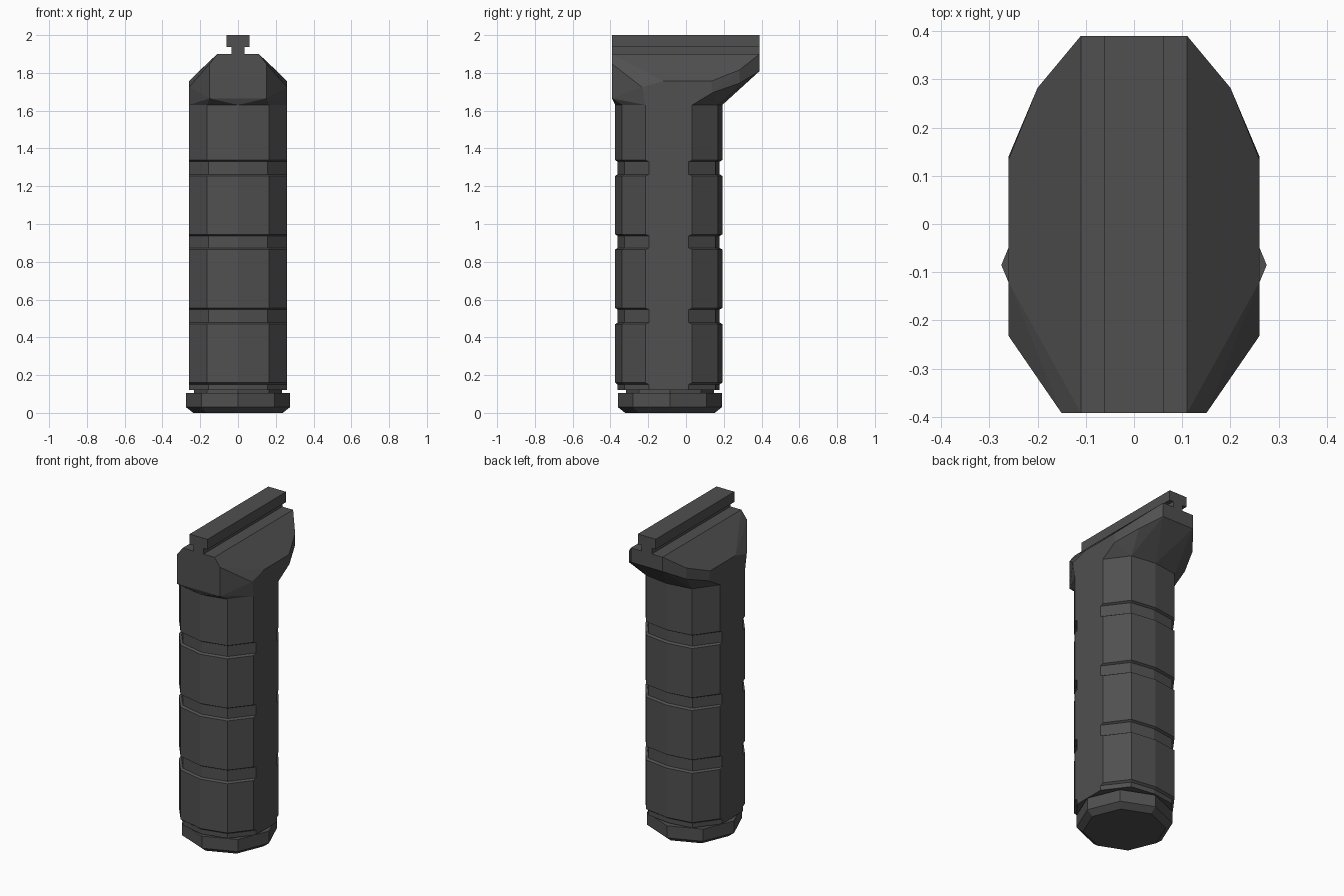
import bpy, bmesh, math

if "Cube" in bpy.data.objects:
    bpy.data.objects.remove(bpy.data.objects["Cube"])

mat = bpy.data.materials.new("dark_polymer")
mat.diffuse_color = (0.08, 0.08, 0.08, 1)
mat.use_nodes = True
mat.node_tree.nodes["Principled BSDF"].inputs["Base Color"].default_value = mat.diffuse_color


def finish(name, bm):
    bmesh.ops.recalc_face_normals(bm, faces=bm.faces)
    mesh = bpy.data.meshes.new(name)
    bm.to_mesh(mesh)
    bm.free()
    mesh.materials.append(mat)
    ob = bpy.data.objects.new(name, mesh)
    bpy.context.collection.objects.link(ob)
    return ob


def loft(name, rings):
    """Skin a list of equal-length point rings and cap both ends."""
    bm = bmesh.new()
    vs = [[bm.verts.new(p) for p in r] for r in rings]
    n = len(vs[0])
    for a, b in zip(vs, vs[1:]):
        for i in range(n):
            j = (i + 1) % n
            bm.faces.new((a[i], a[j], b[j], b[i]))
    bm.faces.new(vs[0][::-1])
    bm.faces.new(vs[-1])
    return finish(name, bm)


def section(half, z):
    """Close a half outline (first and last points on x = 0) by mirroring."""
    return [(x, y, z) for x, y in half] + [(-x, y, z) for x, y in half[-2:0:-1]]


# Grip body: full section, and recessed section used for finger grooves
full = [(0, -0.375), (0.163, -0.338), (0.26, -0.215), (0.26, 0.033), (0.16, 0.169), (0, 0.192)]
cut = [(0, -0.362), (0.156, -0.325), (0.26, -0.195), (0.26, 0.014), (0.153, 0.156), (0, 0.178)]
rings = [section(cut, 0.12), section(cut, 0.15), section(full, 0.16)]
for lo, hi in ((0.47, 0.555), (0.865, 0.945), (1.255, 1.338)):
    rings += [section(full, lo), section(cut, lo + 0.008),
              section(cut, hi - 0.008), section(full, hi)]
rings.append(section(full, 1.63))
loft("grip_body", rings)


# End cap: octagon with chamfered base and a narrow neck
def octagon(r, z):
    return [(r * math.cos(k * math.pi / 4), -0.085 + r * math.sin(k * math.pi / 4), z)
            for k in range(8)]


loft("end_cap", [octagon(0.237, 0), octagon(0.275, 0.03), octagon(0.275, 0.106)])
loft("cap_neck", [octagon(0.232, 0.1), octagon(0.232, 0.125)])

# Head: faceted convex block overhanging the rear of the grip
head = [(0.11, -0.392, 1.9), (0.11, 0.39, 1.9),
        (0.15, -0.392, 1.848), (0.26, -0.232, 1.724), (0.26, -0.12, 1.756),
        (0.26, 0.134, 1.756), (0.2, 0.282, 1.815),
        (0.15, -0.392, 1.665), (0.26, 0.14, 1.695), (0.2, 0.282, 1.745), (0.11, 0.39, 1.81)]
head += [(x, y, 1.63) for x, y in full]
bm = bmesh.new()
for x, y, z in head:
    for s in ((1, -1) if x else (1,)):
        bm.verts.new((s * x, y, z))
res = bmesh.ops.convex_hull(bm, input=bm.verts)
loose = [v for v in bm.verts if not v.link_faces]
bmesh.ops.delete(bm, geom=loose, context='VERTS')
bmesh.ops.dissolve_limit(bm, angle_limit=math.radians(1), verts=bm.verts, edges=bm.edges)
finish("grip_head", bm)

# Mounting rail: T profile running the full length
tee = [(0.035, 1.895), (0.035, 1.936), (0.062, 1.936), (0.062, 2.0)]
tee += [(-x, z) for x, z in reversed(tee)]
loft("mounting_rail", [[(x, y, z) for x, z in tee] for y in (-0.392, 0.39)])
